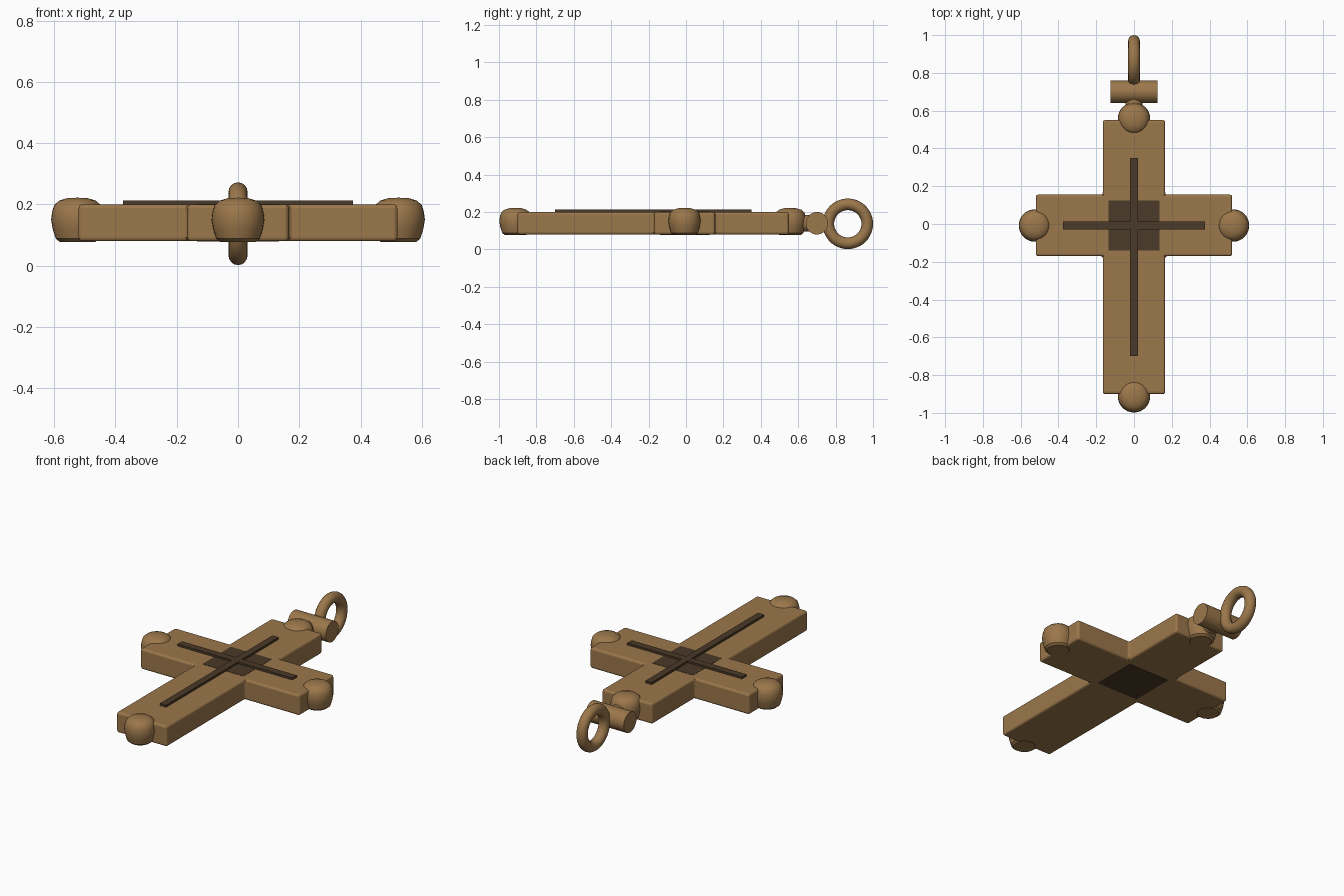
import bpy, bmesh, math
from mathutils import Matrix

cube = bpy.data.objects.get("Cube")
if cube:
    bpy.data.objects.remove(cube, do_unlink=True)


def material(name, rgb):
    mat = bpy.data.materials.new(name)
    mat.use_nodes = True
    color = (*rgb, 1.0)
    mat.diffuse_color = color
    mat.node_tree.nodes["Principled BSDF"].inputs["Base Color"].default_value = color
    return mat


bronze = material("bronze", (0.33, 0.185, 0.07))
dark = material("dark_bronze", (0.07, 0.042, 0.022))
MID = 0.14       # mid height of the pendant body
CROSS_Y = -0.008  # where the arms cross


def finish(name, bm, mat, smooth=False):
    bmesh.ops.recalc_face_normals(bm, faces=bm.faces)
    mesh = bpy.data.meshes.new(name)
    bm.to_mesh(mesh)
    bm.free()
    mesh.materials.append(mat)
    obj = bpy.data.objects.new(name, mesh)
    bpy.context.collection.objects.link(obj)
    if smooth:
        bpy.ops.object.select_all(action='DESELECT')
        obj.select_set(True)
        bpy.context.view_layer.objects.active = obj
        bpy.ops.object.shade_smooth_by_angle(angle=math.radians(35))
    return obj


def box(name, x, y0, y1, z0, z1, mat):
    bm = bmesh.new()
    bmesh.ops.create_cube(bm, size=1, matrix=Matrix.Translation((0, (y0 + y1) / 2, (z0 + z1) / 2))
                          @ Matrix.Diagonal((2 * x, y1 - y0, z1 - z0, 1)))
    return finish(name, bm, mat)


def cylinder(name, radius, length, y, axis):
    bm = bmesh.new()
    bmesh.ops.create_cone(bm, cap_ends=True, segments=32, radius1=radius, radius2=radius, depth=length,
                          matrix=Matrix.Translation((0, y, MID)) @ Matrix.Rotation(math.pi / 2, 4, axis))
    return finish(name, bm, bronze, True)


def lathe(name, profile, location):
    bm = bmesh.new()
    verts = [bm.verts.new((r, 0, z)) for r, z in profile]
    edges = [bm.edges.new(pair) for pair in zip(verts, verts[1:])]
    bmesh.ops.spin(bm, geom=verts + edges, cent=(0, 0, 0), axis=(0, 0, 1),
                   angle=math.tau, steps=32)
    bmesh.ops.remove_doubles(bm, verts=bm.verts, dist=0.0005)
    bmesh.ops.translate(bm, verts=bm.verts, vec=location)
    return finish(name, bm, bronze, True)


# Cross body: half outline mirrored, extruded and softly bevelled
half = [(0.165, -0.9), (0.165, -0.17), (0.52, -0.17), (0.52, 0.155), (0.165, 0.155), (0.165, 0.55)]
outline = half + [(-x, y) for x, y in reversed(half)]
bm = bmesh.new()
base = bm.faces.new([bm.verts.new((x, y, 0.08)) for x, y in outline])
top = bmesh.ops.extrude_face_region(bm, geom=[base])["geom"]
bmesh.ops.translate(bm, vec=(0, 0, 0.12), verts=[v for v in top if isinstance(v, bmesh.types.BMVert)])
body = finish("cross_body", bm, bronze)
bevel = body.modifiers.new("soft_edges", 'BEVEL')
bevel.width = 0.012
bevel.segments = 3

# Dark centre inlay, showing on both faces, and the raised thin cross
box("center_inlay", 0.134, -0.14, 0.125, 0.0785, 0.2015, dark)
box("long_strip", 0.02, -0.70, 0.35, 0.195, 0.213, dark)
box("cross_strip", 0.375, CROSS_Y - 0.021, CROSS_Y + 0.021, 0.195, 0.212, dark)

# Flattened, domed knobs at the four ends
knob = [(0, 0.078), (0.058, 0.078), (0.071, 0.088), (0.081, 0.12), (0.086, 0.15),
        (0.083, 0.175), (0.076, 0.198), (0.06, 0.212), (0.035, 0.22), (0, 0.222)]
for name, x, y in (("top_knob", 0, 0.557), ("bottom_knob", 0, -0.912),
                   ("left_knob", 0.524, CROSS_Y), ("right_knob", -0.524, CROSS_Y)):
    lathe(name, knob, (x, y, 0))

# Hanger: neck, cross barrel and ring
cylinder("hanger_neck", 0.045, 0.13, 0.605, 'X')
cylinder("hanger_barrel", 0.06, 0.25, 0.70, 'Y')
bpy.ops.mesh.primitive_torus_add(major_segments=48, minor_segments=16, major_radius=0.104, minor_radius=0.031,
                                 location=(0, 0.865, 0.137), rotation=(0, math.pi / 2, 0))
ring = bpy.context.object
ring.name = "hanging_ring"
ring.data.materials.append(bronze)
bpy.ops.object.shade_smooth_by_angle(angle=math.radians(40))
